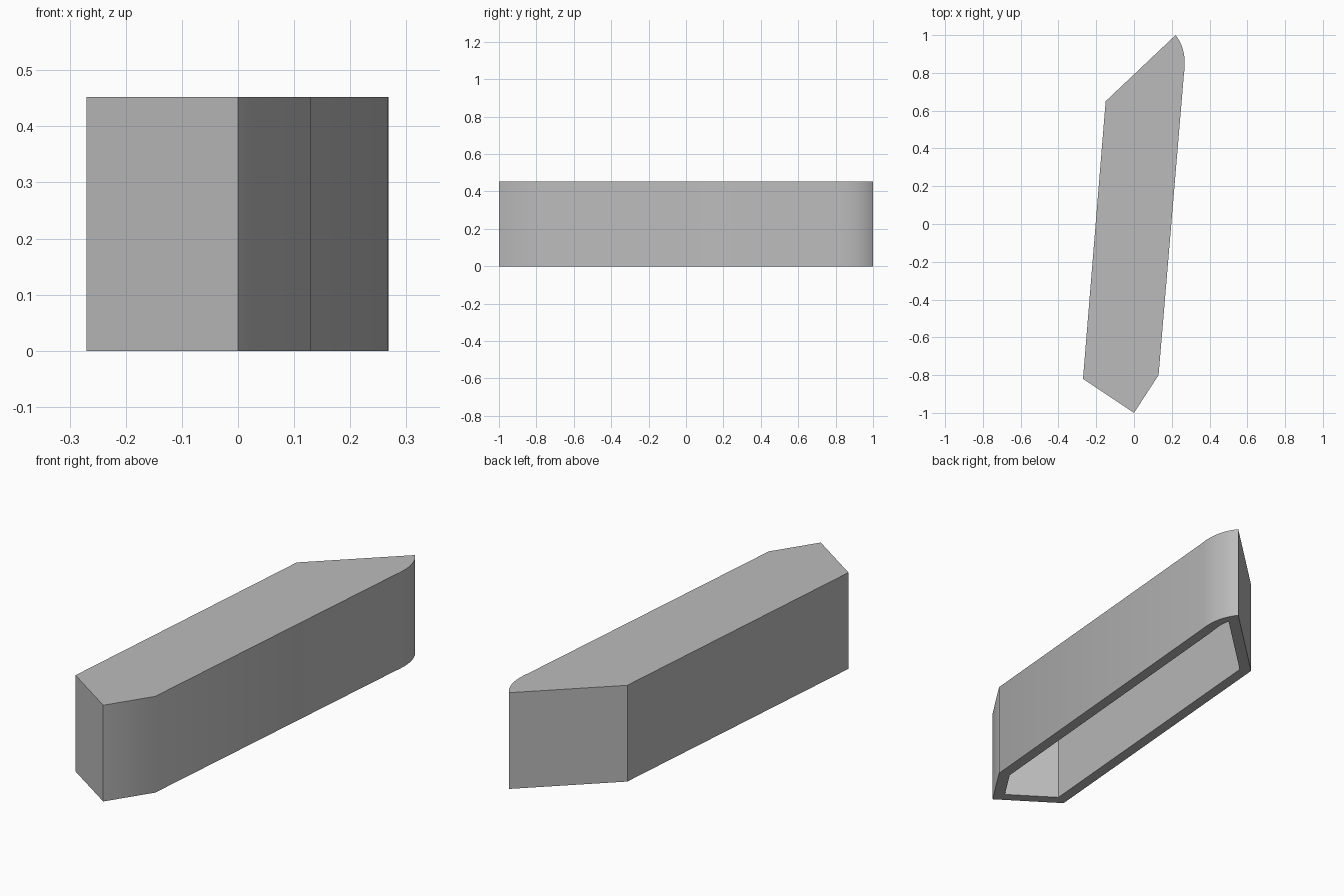
import bpy, bmesh, math
from mathutils import Vector

cube = bpy.data.objects.get("Cube")
if cube:
    bpy.data.objects.remove(cube, do_unlink=True)

HEIGHT, WALL, STEPS = 0.452, 0.05, 10

# Plan outline, counter-clockwise; the corner at ROUNDED is a curve handle
OUTLINE = [Vector(p) for p in [(0, -1), (0.13, -0.8), (0.264, 0.79), (0.284, 0.92),
                               (0.22, 1), (-0.15, 0.65), (-0.27, -0.82)]]
ROUNDED = 3


def inset(points, distance):
    """Move every side of a closed outline inward by the distance."""
    result = []
    for i, p in enumerate(points):
        a = (p - points[i - 1]).normalized()
        b = (points[(i + 1) % len(points)] - p).normalized()
        na, nb = Vector((-a.y, a.x)), Vector((-b.y, b.x))
        result.append(p + (na + nb) * distance / (1 + na.dot(nb)))
    return result


def round_corner(points):
    """Replace the handle corner with a smooth curve between its neighbours."""
    a, h, b = points[ROUNDED - 1:ROUNDED + 2]
    curve = []
    for k in range(1, STEPS):
        t = k / STEPS
        curve.append(a * (1 - t) ** 2 + h * 2 * t * (1 - t) + b * t ** 2)
    return points[:ROUNDED] + curve + points[ROUNDED + 1:]


def ring(bm, points, z):
    return [bm.verts.new((p.x, p.y, z)) for p in points]


def bridge(bm, lower, upper):
    n = len(lower)
    for i in range(n):
        j = (i + 1) % n
        bm.faces.new((lower[i], lower[j], upper[j], upper[i]))


# Hollow cover, open underneath
outer = round_corner(OUTLINE)
inner = round_corner(inset(OUTLINE, WALL))
bm = bmesh.new()
outer_base, outer_top = ring(bm, outer, 0), ring(bm, outer, HEIGHT)
inner_base, inner_top = ring(bm, inner, 0), ring(bm, inner, HEIGHT - WALL)
bridge(bm, outer_base, outer_top)
bridge(bm, inner_base, outer_base)
bridge(bm, inner_top, inner_base)
bm.faces.new(outer_top)
bm.faces.new(inner_top[::-1])
bmesh.ops.recalc_face_normals(bm, faces=bm.faces)
mesh = bpy.data.meshes.new("hollow_cover")
bm.to_mesh(mesh)
bm.free()
cover = bpy.data.objects.new("hollow_cover", mesh)
bpy.context.collection.objects.link(cover)

# Plain grey finish
grey = bpy.data.materials.new("plain_grey")
grey.use_nodes = True
grey.diffuse_color = (0.5, 0.5, 0.5, 1)
for node in grey.node_tree.nodes:
    if node.type == 'BSDF_PRINCIPLED':
        node.inputs["Base Color"].default_value = grey.diffuse_color
mesh.materials.append(grey)

# Smooth rounded sides, crisp corners
bpy.ops.object.select_all(action='DESELECT')
cover.select_set(True)
bpy.context.view_layer.objects.active = cover
bpy.ops.object.shade_smooth_by_angle(angle=math.radians(30))
